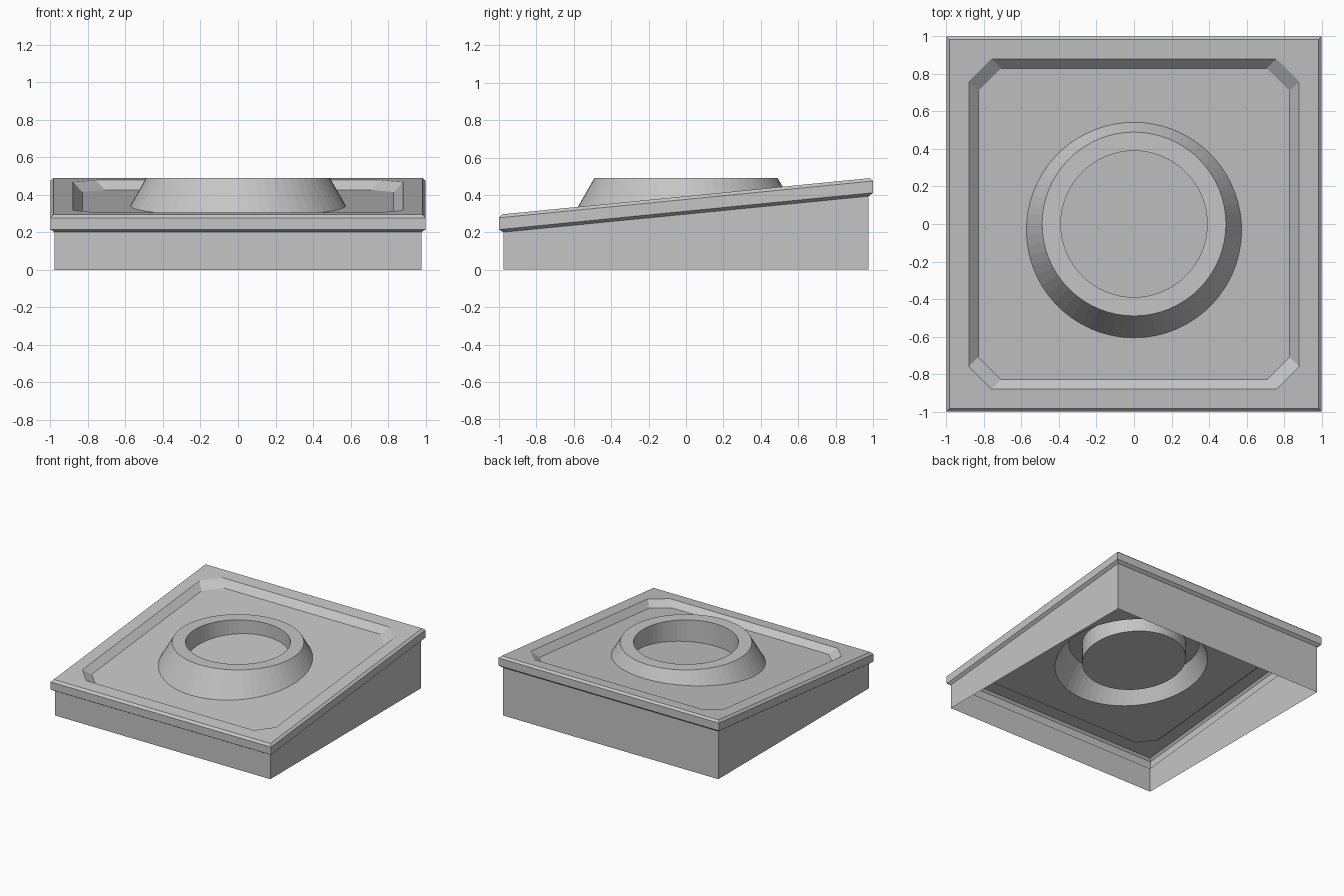
import bpy, bmesh
from math import sin, cos, pi

cube = bpy.data.objects.get("Cube")
if cube:
    bpy.data.objects.remove(cube)

SLOPE = 0.0985      # rise of the tilted top along y
TOP = 0.393         # height of the tilted top at the centre
DEPTH = 0.048       # depth of the recessed panel
RING_Z, RING_R, HOLE_R, FLARE, SEGS = 0.49, 0.49, 0.39, 0.57, 64

grey = bpy.data.materials.new("plain grey")
grey.use_nodes = True
colour = (0.56, 0.56, 0.56, 1)
grey.diffuse_color = colour
grey.node_tree.nodes["Principled BSDF"].inputs["Base Color"].default_value = colour


def tilted(x, y, drop=0):
    return (x, y, TOP + SLOPE * y - drop)


def square(half, drop):
    return [tilted(x * half, y * half, drop)
            for x, y in ((-1, -1), (1, -1), (1, 1), (-1, 1))]


def octagon(half, cut, drop):
    corners = ((-half, -cut), (-cut, -half), (cut, -half), (half, -cut),
               (half, cut), (cut, half), (-cut, half), (-half, cut))
    return [tilted(x, y, drop) for x, y in corners]


def circle(radius, place):
    """Ring of points; radius may depend on the angle."""
    points = []
    for i in range(SEGS):
        a = 2 * pi * i / SEGS
        r = radius(a) if callable(radius) else radius
        points.append(place(r * cos(a), r * sin(a)))
    return points


def sheet(name, rings, cap=False, hole=None):
    """Loft equal rings; optionally cap the last, or fill from it to a hole."""
    bm = bmesh.new()
    loops = [[bm.verts.new(p) for p in ring] for ring in rings]
    for a, b in zip(loops, loops[1:]):
        for i in range(len(a)):
            j = (i + 1) % len(a)
            bm.faces.new((a[i], a[j], b[j], b[i]))
    if cap:
        bm.faces.new(loops[-1])
    if hole:
        edges = []
        for loop in (loops[-1], [bm.verts.new(p) for p in hole]):
            for u, v in zip(loop, loop[1:] + loop[:1]):
                edges.append(bm.edges.get((u, v)) or bm.edges.new((u, v)))
        filled = bmesh.ops.triangle_fill(bm, use_beauty=True, edges=edges, normal=(0, 0, 1))
        for face in filled["geom"]:
            if isinstance(face, bmesh.types.BMFace):
                face.normal_update()
                if face.normal.z < 0:
                    face.normal_flip()
    mesh = bpy.data.meshes.new(name)
    bm.to_mesh(mesh)
    bm.free()
    mesh.materials.append(grey)
    obj = bpy.data.objects.new(name, mesh)
    bpy.context.collection.objects.link(obj)
    return obj


def collar_foot(a):
    """Radius where the flared collar meets the tilted panel."""
    reach = RING_R + FLARE * (RING_Z - TOP + DEPTH)
    return reach / (1 + FLARE * SLOPE * sin(a))


def panel(x, y):
    return tilted(x, y, DEPTH)


def level(x, y):
    return (x, y, RING_Z)


# Wedge-shaped skirt, open underneath
wall = square(0.977, 0.096)
sheet("base_skirt", [[(x, y, 0) for x, y, z in wall], wall])

# Overhanging lid with chamfered edges and an opening for the recess
sheet("lid_rim", [wall, square(1, 0.08), square(1, 0.017), square(0.983, 0)],
      hole=octagon(0.88, 0.76, 0))

# Sunken panel with sloping sides, open under the collar
sheet("recessed_panel", [octagon(0.88, 0.76, 0), octagon(0.83, 0.71, DEPTH)],
      hole=circle(collar_foot, panel))

# Flared collar with a level top and a well closed by a tilted floor
sheet("collar", [circle(collar_foot, panel), circle(RING_R, level),
                 circle(HOLE_R, level), circle(HOLE_R, panel)], cap=True)
